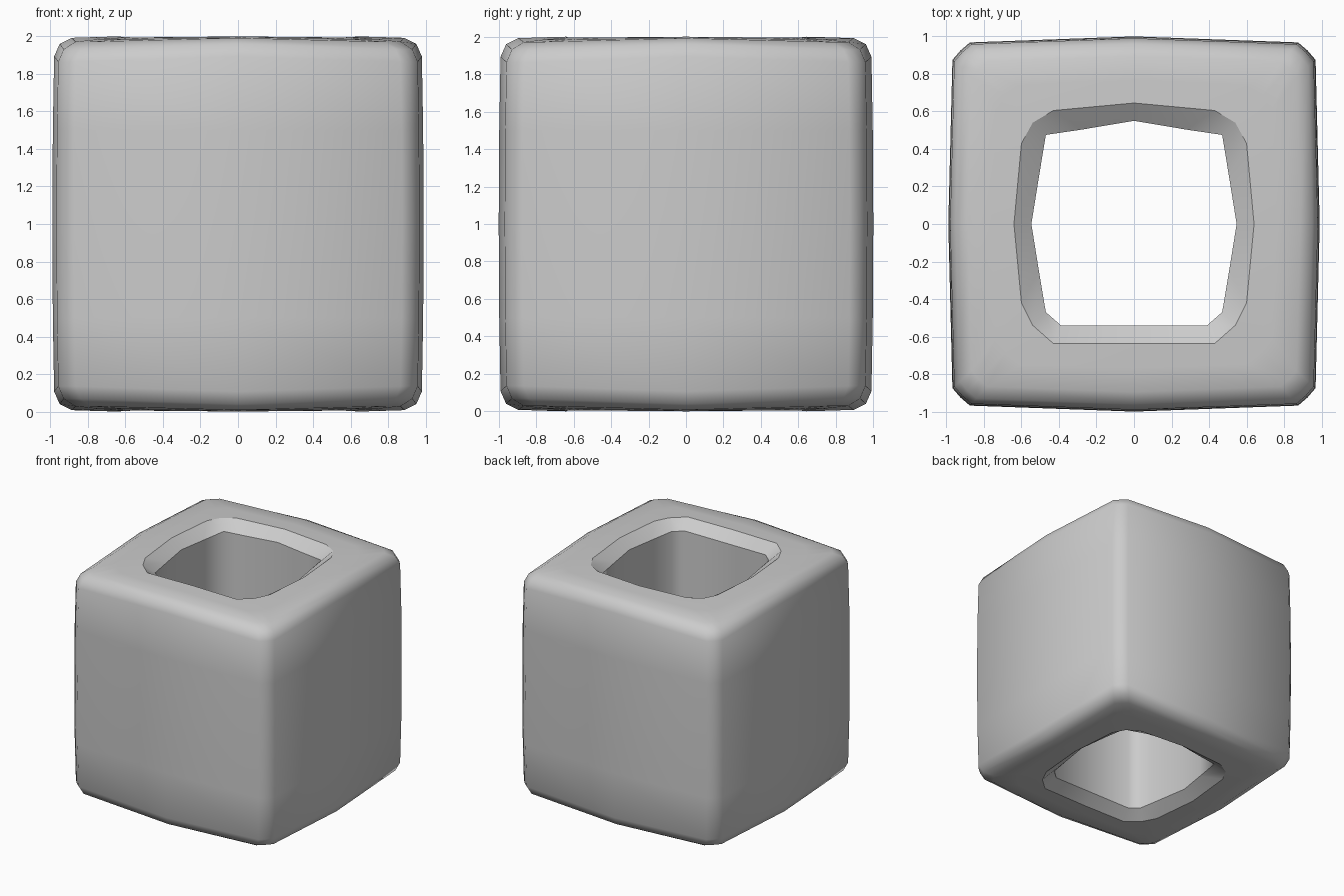
import bpy, bmesh

if "Cube" in bpy.data.objects:
    bpy.data.objects.remove(bpy.data.objects["Cube"])

# Half outlines, front middle to back middle, mirrored across x
OUTER = [(0, -1), (.875, -.968), (.925, -.925), (.968, -.875), (.99, 0),
         (.968, .875), (.925, .925), (.875, .968), (0, 1)]
RIM = [(0, -.637), (.43, -.637), (.54, -.54), (.60, -.42), (.64, 0),
       (.60, .43), (.54, .54), (.43, .605), (0, .645)]
INNER = [(0, -.54), (.39, -.54), (.47, -.47), (.507, -.25), (.547, 0),
         (.507, .25), (.47, .475), (.28, .503), (0, .55)]


def full(half):
    return half + [(-x, y) for x, y in half[-2:0:-1]]


def crown(x, y, sag=0.0):
    # height above the middle: gently domed end faces
    return 1.0 - sag - .02 * max(0, x * x + y * y - .4) - .02 * x * x * y * y


def scaled(pts, s):
    return [(x * s, y * s) for x, y in pts]


outer, rim, inner = full(OUTER), full(RIM), full(INNER)
edge = scaled(outer, .895)
between = [((a + c) / 2, (b + d) / 2) for (a, b), (c, d) in zip(rim, edge)]

# Upper half of the closed section, from inside the hole to the side
upper = [
    [(x, y, .92) for x, y in inner],
    [(x, y, crown(x, y)) for x, y in rim],
    [(x, y, crown(x, y)) for x, y in between],
    [(x, y, crown(x, y)) for x, y in edge],
    [(x * .96, y * .96, crown(x, y, .028)) for x, y in outer],
    [(x * .99, y * .99, crown(x, y, .095)) for x, y in outer],
    [(x * .997, y * .997, .5) for x, y in outer],
]
middle = [[(x, y, 0) for x, y in outer]]
lower = [[(x, y, -z) for x, y, z in ring] for ring in reversed(upper)]
rings = upper + middle + lower

# Body: skin the rings into a closed block with a through hole
bm = bmesh.new()
loops = [[bm.verts.new((x, y, z + 1)) for x, y, z in ring] for ring in rings]
n = len(outer)
for i, loop in enumerate(loops):
    nxt = loops[(i + 1) % len(loops)]
    for k in range(n):
        f = bm.faces.new((loop[k], loop[(k + 1) % n], nxt[(k + 1) % n], nxt[k]))
        f.smooth = True
bmesh.ops.recalc_face_normals(bm, faces=bm.faces)

# Crisp creases on both sides of the hole's bevelled lip
for i in (0, 1, len(loops) - 2, len(loops) - 1):
    for k in range(n):
        e = bm.edges.get((loops[i][k], loops[i][(k + 1) % n]))
        e.smooth = False

mesh = bpy.data.meshes.new("hollow_block")
bm.to_mesh(mesh)
bm.free()
block = bpy.data.objects.new("hollow_block", mesh)
bpy.context.collection.objects.link(block)
